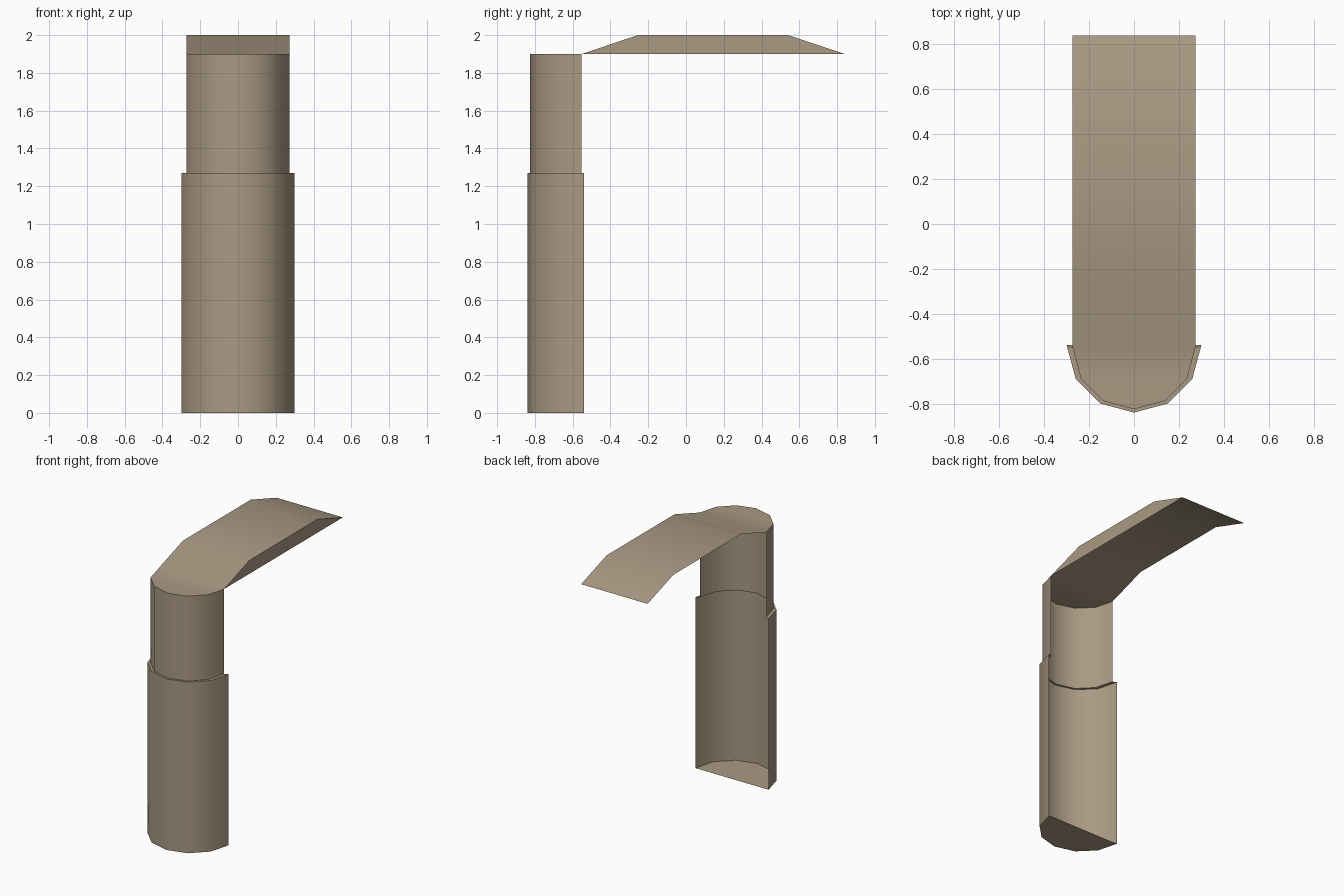
import bpy, bmesh, math

if "Cube" in bpy.data.objects:
    bpy.data.objects.remove(bpy.data.objects["Cube"])

SEGMENTS = 6  # facets per half-round shell

tan = bpy.data.materials.new("tan")
tan.diffuse_color = (0.40, 0.32, 0.225, 1)
tan.use_nodes = True
tan.node_tree.nodes["Principled BSDF"].inputs["Base Color"].default_value = tan.diffuse_color


def arc(radius, cy, z):
    """Half circle bulging to the front, from -x round to +x."""
    pts = []
    for i in range(SEGMENTS + 1):
        a = math.pi + math.pi * i / SEGMENTS
        pts.append((radius * math.cos(a), cy + radius * math.sin(a), z))
    return pts


def strip(bm, row_a, row_b):
    """Quads between two rows of vertices."""
    for i in range(len(row_a) - 1):
        bm.faces.new((row_a[i], row_a[i + 1], row_b[i + 1], row_b[i]))


def row(bm, pts):
    return [bm.verts.new(p) for p in pts]


def finish(bm, name):
    mesh = bpy.data.meshes.new(name)
    bm.to_mesh(mesh)
    bm.free()
    mesh.materials.append(tan)
    obj = bpy.data.objects.new(name, mesh)
    bpy.context.collection.objects.link(obj)
    bpy.ops.object.select_all(action='DESELECT')
    obj.select_set(True)
    bpy.context.view_layer.objects.active = obj
    bpy.ops.object.shade_smooth_by_angle(angle=math.radians(35))


LOW_R, LOW_Y = 0.30, -0.54
UP_R, UP_Y = 0.273, -0.552
LEDGE_Z, CAP_Z, TOP_Z = 1.27, 1.90, 2.0

# Post: open-backed half-round shell with floor, ledge and narrower upper tube
bm = bmesh.new()
base = row(bm, arc(LOW_R, LOW_Y, 0))
outer = row(bm, arc(LOW_R, LOW_Y, LEDGE_Z))
inner = row(bm, arc(UP_R, UP_Y, LEDGE_Z))
rim = row(bm, arc(UP_R, UP_Y, CAP_Z))
strip(bm, base, outer)
strip(bm, outer, inner)
strip(bm, inner, rim)
bm.faces.new(base[::-1])
finish(bm, "half_round_post")

# Canopy: half-disc cap running into a bent sheet, with one side panel on +x
bm = bmesh.new()
cap = row(bm, arc(UP_R, UP_Y, CAP_Z))
bm.faces.new(cap)
profile = [(-0.255, TOP_Z), (0.54, TOP_Z), (0.84, CAP_Z)]
left = [cap[0]] + row(bm, [(-UP_R, y, z) for y, z in profile])
right = [cap[-1]] + row(bm, [(UP_R, y, z) for y, z in profile])
strip(bm, right, left)
bm.faces.new(right[::-1]).normal_update()
bmesh.ops.recalc_face_normals(bm, faces=bm.faces)
if sum(f.normal.z for f in bm.faces) < 0:
    bmesh.ops.reverse_faces(bm, faces=bm.faces)
finish(bm, "canopy")
